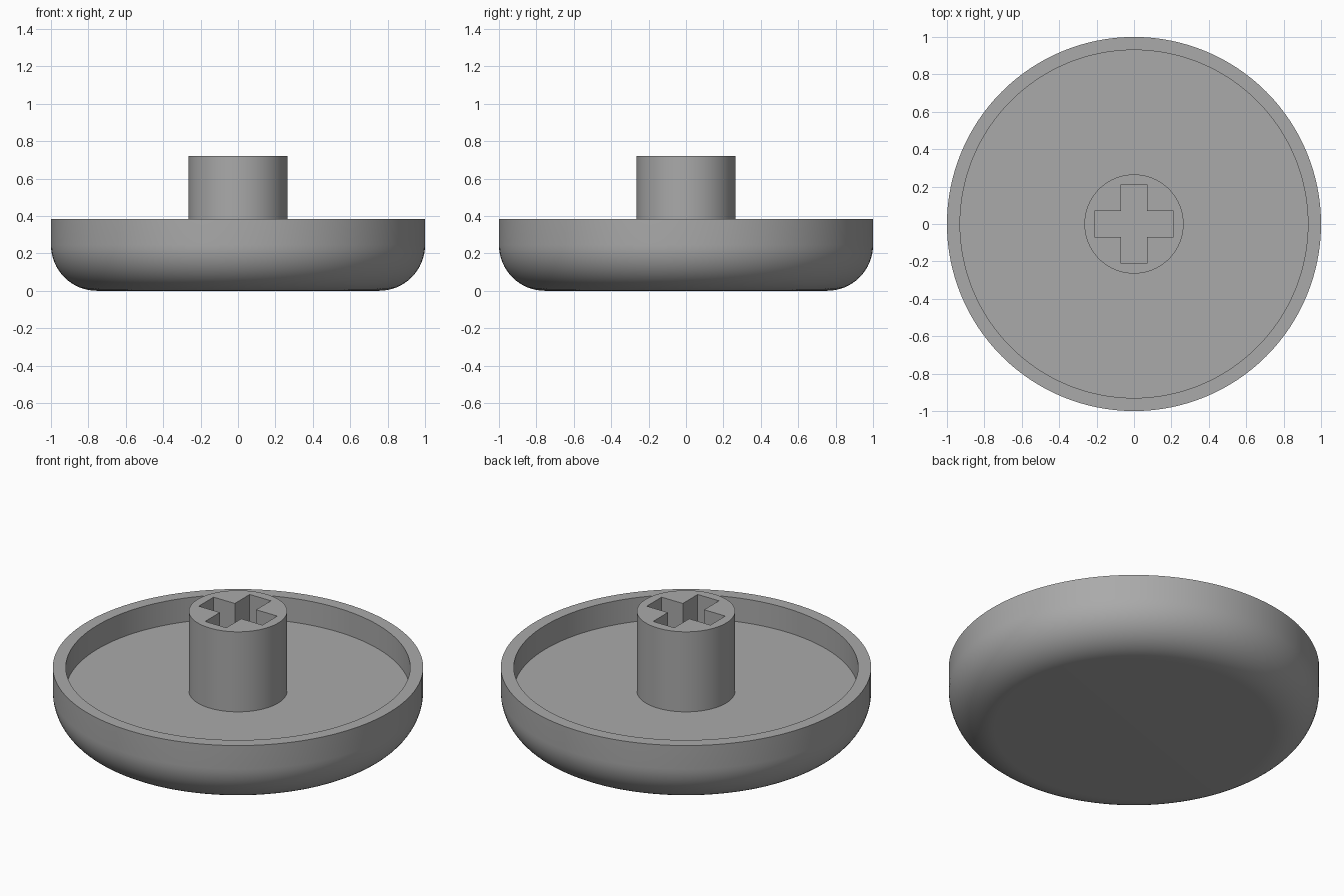
import bpy, bmesh, math

if "Cube" in bpy.data.objects:
    bpy.data.objects.remove(bpy.data.objects["Cube"], do_unlink=True)

FLOOR, RIM, TOP = 0.243, 0.385, 0.72
ROUND = 0.245

grey = bpy.data.materials.new("plain grey")
grey.use_nodes = True
colour = (0.4, 0.4, 0.4, 1)
grey.diffuse_color = colour
grey.node_tree.nodes["Principled BSDF"].inputs["Base Color"].default_value = colour


def make_object(name, bm):
    bmesh.ops.recalc_face_normals(bm, faces=bm.faces)
    mesh = bpy.data.meshes.new(name)
    bm.to_mesh(mesh)
    bm.free()
    mesh.materials.append(grey)
    obj = bpy.data.objects.new(name, mesh)
    bpy.context.collection.objects.link(obj)
    return obj


def lathe(name, profile, steps=128):
    """Revolve an (r, z) profile; flat discs close both open ends."""
    bm = bmesh.new()
    rings = []
    for r, z in profile:
        rings.append([bm.verts.new((r * math.cos(a), r * math.sin(a), z))
                      for a in (math.tau * i / steps for i in range(steps))])
    for low, high in zip(rings, rings[1:]):
        for i in range(steps):
            j = (i + 1) % steps
            bm.faces.new((low[i], low[j], high[j], high[i]))
    bm.faces.new(rings[0])
    bm.faces.new(rings[-1])
    return make_object(name, bm)


def smooth(obj):
    bpy.ops.object.select_all(action="DESELECT")
    obj.select_set(True)
    bpy.context.view_layer.objects.active = obj
    bpy.ops.object.shade_smooth_by_angle(angle=math.radians(30))


# Shallow dish with a rounded lower edge and a thin rim
corner = [(1 - ROUND + ROUND * math.sin(a), ROUND - ROUND * math.cos(a))
          for a in (math.pi / 2 * i / 16 for i in range(17))]
dish = lathe("round_cap", corner + [(1, RIM), (0.93, RIM), (0.93, FLOOR)])
smooth(dish)

# Central post, rooted inside the dish floor
post = lathe("stem_post", [(0.265, FLOOR - 0.05), (0.265, TOP)])

# Cross-shaped socket cutter
a, b = 0.07, 0.21
arm = [(b, -a), (b, a), (a, a)]
bm = bmesh.new()
outline = []
for turn in range(4):
    for x, y in arm:
        for _ in range(turn):
            x, y = -y, x
        outline.append(bm.verts.new((x, y, FLOOR)))
face = bm.faces.new(outline)
lifted = bmesh.ops.extrude_face_region(bm, geom=[face])["geom"]
bmesh.ops.translate(bm, vec=(0, 0, TOP - FLOOR + 0.1),
                    verts=[v for v in lifted if isinstance(v, bmesh.types.BMVert)])
cutter = make_object("socket_cutter", bm)
cutter.hide_render = True

# Cut the socket and remove the cutter
cut = post.modifiers.new("socket", "BOOLEAN")
cut.operation = "DIFFERENCE"
cut.solver = "EXACT"
cut.object = cutter
bpy.context.view_layer.objects.active = post
bpy.ops.object.modifier_apply(modifier=cut.name)
bpy.data.objects.remove(cutter, do_unlink=True)
smooth(post)
